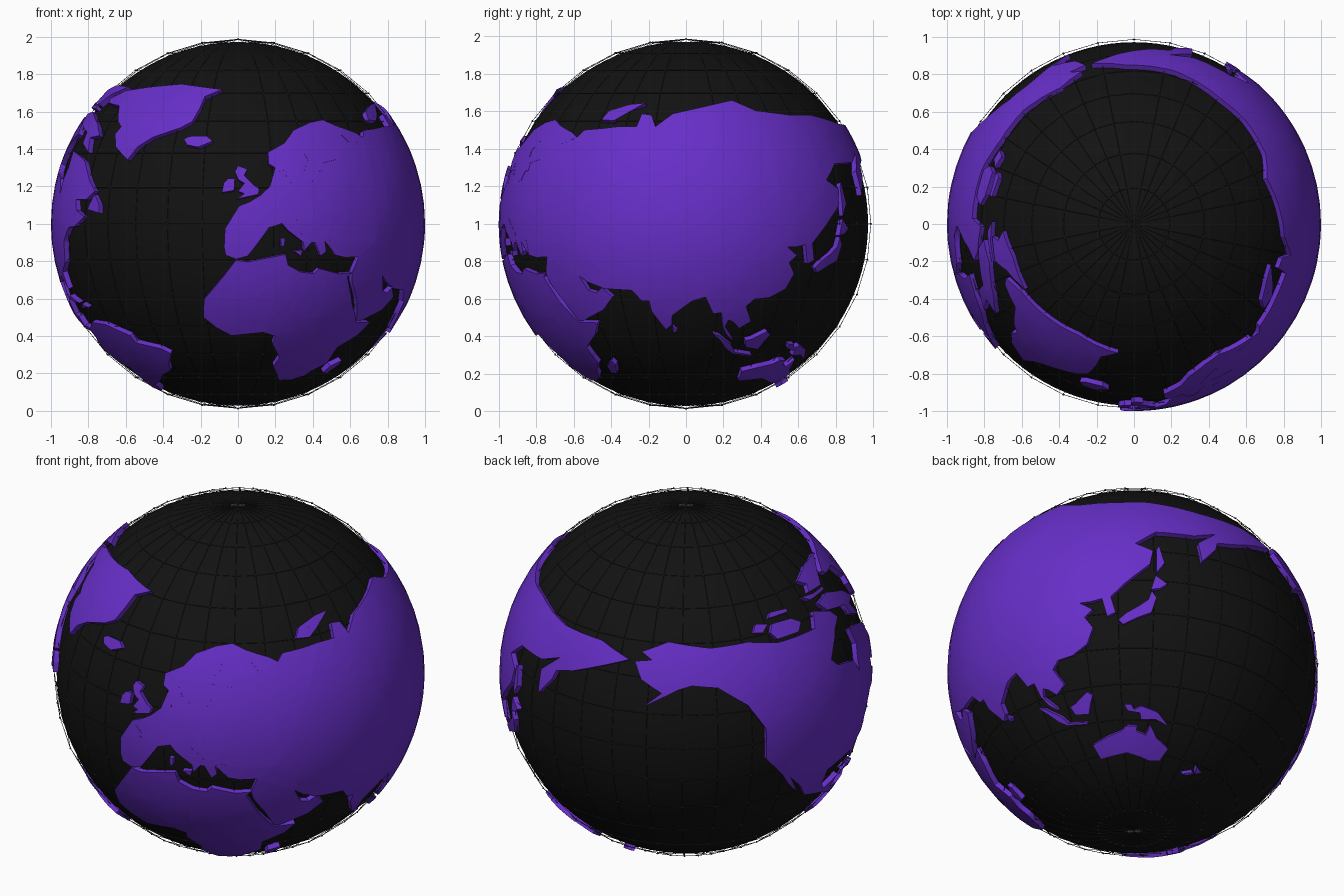
import bpy, bmesh
from math import sin, cos, radians, floor, ceil
from mathutils import Vector

CENTRE = Vector((0, 0, 1))
R_OCEAN, R_GRID, R_LAND = 0.972, 0.987, 1.0
SHIFT = 5      # map is turned slightly east
STEP = 6       # degrees between surface cuts

# latitude on the map -> latitude on the globe
REAL = [-56, -39, -35, -22, -11, 4, 14.7, 36, 51, 60, 71, 77.7, 84]
GLOBE = [-64, -58.5, -57, -52, -46.5, -37, -30, -11, 8.8, 20, 33.8, 41.3, 49]


def material(name, r, g, b):
    m = bpy.data.materials.new(name)
    m.diffuse_color = (r, g, b, 1)
    return m


OCEAN = material("black", 0.006, 0.006, 0.006)
GRID = material("dark_grey", 0.05, 0.05, 0.05)
LAND = material("purple", 0.135, 0.028, 0.58)


def finish(bm, name, mat):
    me = bpy.data.meshes.new(name)
    bm.to_mesh(me)
    bm.free()
    me.materials.append(mat)
    ob = bpy.data.objects.new(name, me)
    ob.location = CENTRE
    bpy.context.collection.objects.link(ob)
    return ob


def warp(lat):
    for i in range(len(REAL) - 1):
        if lat <= REAL[i + 1]:
            t = (lat - REAL[i]) / (REAL[i + 1] - REAL[i])
            return GLOBE[i] + t * (GLOBE[i + 1] - GLOBE[i])
    return GLOBE[-1]


def land(name, *c):
    """Raised plate from a coast outline given as lon, lat, lon, lat..."""
    pts = [(c[i] + SHIFT, warp(c[i + 1])) for i in range(0, len(c), 2)]
    bm = bmesh.new()
    f = bm.faces.new([bm.verts.new((x, y, R_OCEAN - 0.02)) for x, y in pts])
    bmesh.ops.triangulate(bm, faces=[f])
    # cut the flat map along a grid so it can follow the sphere
    for axis in (0, 1):
        vals = [p[axis] for p in pts]
        for k in range(ceil(min(vals) / STEP), floor(max(vals) / STEP) + 1):
            co, no = Vector((0, 0, 0)), Vector((0, 0, 0))
            co[axis], no[axis] = k * STEP, 1
            bmesh.ops.bisect_plane(bm, geom=bm.verts[:] + bm.edges[:] + bm.faces[:],
                                   dist=1e-4, plane_co=co, plane_no=no)
    res = bmesh.ops.extrude_face_region(bm, geom=bm.faces[:], use_keep_orig=True)
    for v in res["geom"]:
        if isinstance(v, bmesh.types.BMVert):
            v.co.z = R_LAND
    for v in bm.verts:
        lon, lat, r = radians(v.co.x), radians(v.co.y), v.co.z
        v.co = (r * cos(lat) * sin(lon), -r * cos(lat) * cos(lon), r * sin(lat))
    bmesh.ops.recalc_face_normals(bm, faces=bm.faces[:])
    for f in bm.faces:
        f.smooth = True
    for e in bm.edges:
        e.smooth = e.calc_face_angle(0) < 0.6
    return finish(bm, name, LAND)


# ocean ball
bm = bmesh.new()
bmesh.ops.create_uvsphere(bm, u_segments=96, v_segments=48, radius=R_OCEAN)
for f in bm.faces:
    f.smooth = True
finish(bm, "ocean_ball", OCEAN)

# wire cage of meridians and parallels
bm = bmesh.new()
bmesh.ops.create_uvsphere(bm, u_segments=32, v_segments=16, radius=R_GRID)
nodes = [v.co.copy() for v in bm.verts]
cage = finish(bm, "grid_wires", GRID)
w = cage.modifiers.new("wire", 'WIREFRAME')
w.thickness = 0.003
w.offset = 0
w.use_even_offset = False

# small beads at the grid crossings
bm = bmesh.new()
for n in nodes:
    v = bmesh.ops.create_icosphere(bm, subdivisions=1, radius=0.006)["verts"]
    bmesh.ops.translate(bm, verts=v, vec=n)
finish(bm, "grid_beads", GRID)

# continents
land("europe", 60, 69, 54, 68.5, 46, 68, 44, 66, 40, 64.7, 37, 64, 34, 66.7, 40, 66.2,
     41, 67.3, 33, 69.3, 28, 71, 22, 70.2, 15, 68, 11, 64.5, 5, 62, 5, 59, 7, 58, 10.5, 59.2,
     12.5, 56, 14.5, 55.6, 16.5, 57, 18.5, 60, 17.5, 61.5, 21, 64.5, 24, 65.8, 25, 65,
     21.5, 62.5, 21.5, 60.7, 29, 60.1, 23.5, 59.2, 23.5, 57.3, 21.5, 57, 20, 54.6, 14, 54,
     10.5, 54.2, 10.5, 57.5, 8.2, 57, 8.5, 54, 5, 53.2, 1.8, 50.9, -1.3, 49.5, -4.7, 48.5,
     -1.3, 46, -1.6, 43.5, -9, 43.2, -9.3, 38.8, -8.8, 37, -5.6, 36.1, -2, 36.8, 0, 38.7,
     3.2, 42, 4.5, 43.4, 8.7, 44.4, 10.5, 42.8, 15.6, 40, 16, 38, 18.3, 40, 14, 42.5,
     12.4, 44.5, 13.7, 45.6, 19.4, 41.8, 19.5, 40, 21.7, 36.8, 23.5, 38, 22.8, 40.3,
     26, 40.7, 27, 37, 30.5, 36.5, 36, 36.6, 42, 40)
land("asia", 42, 40, 60, 69, 67, 69, 68, 73, 72, 72.5, 74, 69, 80, 73, 95, 76, 104, 77.7,
     113, 74, 128, 72.5, 140, 72.5, 160, 69.7, 178, 69.3, 190, 66, 178, 62.5, 170, 60,
     163, 58.5, 162, 56, 156.7, 51, 156, 57, 163, 61.8, 155, 59.3, 142, 59, 135.5, 54.8,
     141, 52.5, 140, 48.5, 132, 43, 127.8, 39.8, 129.3, 35.8, 126.5, 34.5, 125, 39.5,
     121.5, 39, 118, 39, 122, 37, 119.3, 35, 121.8, 31, 119.5, 25.5, 114, 22.3, 108.5, 21.7,
     106, 19, 109, 12.5, 105, 8.7, 102.5, 12, 100.3, 13.4, 99.5, 9.5, 103.3, 3, 103.5, 1.4,
     100.5, 5, 98.5, 10, 97.5, 16.5, 94.5, 16.2, 91.5, 22.5, 87, 21, 80.2, 15.5, 79.8, 10.5,
     77.5, 8, 73, 17, 72.5, 21, 70, 21, 67, 25, 57.5, 25.6, 51.5, 28, 48.5, 30.3, 36, 36.6)
land("arabia", 36, 36.6, 48.5, 30.3, 51, 25, 54, 24, 56.3, 26, 59.8, 22.5, 55, 17.5,
     45, 12.8, 43, 13, 39, 21.5, 35, 28, 34.2, 31.3)
land("africa", -5.6, 35.8, -2, 35.1, 10, 37.2, 11, 34, 15.5, 31.5, 20, 31, 21.5, 32.8,
     29, 30.9, 34.2, 31.3, 32.6, 29.8, 37.2, 20.5, 43, 12, 51.2, 11.8, 48, 5, 40, -3,
     40.5, -14.5, 35, -21, 32.5, -28, 26, -34, 18.5, -34.5, 12, -17.5, 13.5, -10, 9, -1,
     9.5, 4, 4.5, 6.3, -7.5, 4.4, -13, 9, -17.3, 14.7, -16.5, 21.5, -10, 29.5)
land("north_america", -168, 65.8, -162, 66.5, -166, 68.3, -156.5, 71.3, -141, 69.6, -127, 70,
     -115, 68.2, -97, 68, -94, 72, -85, 69.5, -82, 67, -87, 65, -94.5, 59, -92, 57,
     -82.5, 55.2, -79.5, 51.5, -79, 55, -77, 58, -78, 62.4, -70, 61, -65, 59.5, -60, 55,
     -56, 52, -60, 50, -66, 50, -65, 47.5, -60.5, 46, -66, 43.7, -70, 43.5, -74, 40.5,
     -76, 35, -81, 31.5, -80.2, 25.5, -82.8, 28.5, -84, 30, -90, 29.3, -97, 28, -97.5, 22,
     -94.5, 18.2, -90.7, 19.5, -87, 21.3, -88.5, 16, -83.3, 15, -83, 10, -79.5, 9.5,
     -77.3, 8.5, -80.5, 7.4, -85.5, 10.5, -94.5, 16.2, -105.5, 20, -109, 25.5, -114.5, 31.5,
     -109.7, 23, -115, 29, -118, 34, -124.3, 40, -124.5, 48, -130, 54.5, -139.5, 59.7,
     -148, 60.5, -152.5, 59.5, -164, 54.7, -158, 58.5, -165, 61.5)
land("south_america", -77.3, 8.5, -72, 12, -62, 10.7, -51, 4.5, -50, 0, -39, -3.5, -35, -7,
     -39, -15, -41, -22, -48, -26.5, -53, -33.5, -57.5, -37, -65, -41.5, -66, -46,
     -68.5, -53, -72, -53, -75, -47, -71.5, -30, -70.3, -18.5, -76.3, -13.5, -81, -5,
     -80, 0.5, -77.5, 4, -79, 8)
land("australia", 114, -22, 122, -18, 129, -15, 132, -11.5, 136.5, -12, 136, -15, 140.5, -17.5,
     142.5, -11, 146, -19, 153, -26, 150, -37.5, 144, -38.5, 138, -35, 131, -31.5,
     124, -33.5, 116, -35)
land("greenland", -44, 60, -51, 63.5, -53.5, 67, -52, 69, -55, 70.5, -60, 75.8, -70, 76.8,
     -72, 78.3, -64, 81, -50, 82.3, -32, 83.5, -12, 81.5, -19, 79, -20, 75, -22, 70.5,
     -26, 68.7, -36, 66, -41, 63.5)

# northern islands
land("iceland", -24, 65.5, -22, 66.3, -16, 66.4, -13.7, 65, -18.5, 63.4, -22.5, 64)
land("great_britain", -5, 58.5, -2, 57.6, -3, 56, 0, 53.5, 1.7, 52.6, 1.3, 51.2, -5.5, 50.1,
     -3, 51.4, -5, 52, -3, 54, -5, 55, -6, 57)
land("ireland", -6, 55.2, -6.2, 52.2, -10, 51.7, -9.5, 54, -8, 55.2)
land("long_arctic_island", 52, 71, 57.5, 70.7, 57, 73, 68.5, 76.7, 62, 76.2, 54, 74)
land("baffin_island", -65, 62, -72, 64.5, -73, 67.5, -86, 70, -89, 73, -80, 73.7, -68, 70,
     -62, 66.5, -68, 66)
land("victoria_island", -115, 69, -105, 69, -102, 71, -106, 73, -115, 73.3, -117, 71)
land("banks_island", -124, 72, -120, 71.5, -117, 73.5, -122, 74.3)
land("ellesmere_island", -80, 76.3, -90, 77, -88, 79, -92, 81, -80, 83, -64, 82.5, -75, 79.5)
land("devon_island", -80, 74.8, -92, 75, -96, 77, -88, 76, -80, 75.7)
land("melville_island", -106, 75, -116, 75, -114, 76.5, -106, 76)
land("newfoundland", -59, 47.7, -53, 46.8, -53.5, 49, -56, 51.3)

# warm sea islands
land("cuba", -85, 22, -82, 23.1, -74.5, 20.2, -78, 20.5)
land("hispaniola", -74, 18.4, -72.5, 19.9, -68.5, 18.5)
land("sicily", 12.5, 38, 15.5, 38.2, 15, 36.8)
land("sardinia", 8.3, 41, 9.6, 41, 9.5, 39.2, 8.5, 39)
land("madagascar", 49.3, -12, 50.3, -15.5, 47, -25, 43.8, -24, 44.3, -17)
land("ceylon", 80, 9.6, 81.8, 7.3, 80.3, 6)

# eastern islands
land("main_japan", 130, 33, 132.7, 35.5, 136.5, 37.3, 139.5, 39, 140.5, 41.3, 142, 39.5,
     140.5, 35.7, 135.8, 33.6, 131.5, 31.3)
land("north_japan", 140.2, 41.6, 141.7, 45.4, 145.3, 43.3, 143, 42)
land("sakhalin", 142, 46.2, 142, 53, 143, 54.2, 144.5, 49)
land("sumatra_java", 95.3, 5.6, 98, 4.3, 104, -2, 106, -6, 114.4, -7.7, 114.4, -8.7,
     105.2, -7, 102, -4, 98.5, 1.5)
land("borneo", 109, 1.5, 111.5, 2.5, 117, 7, 119, 5, 117.5, 1, 116, -4, 110.2, -2.8)
land("new_guinea", 131, -0.8, 134, -0.8, 135, -3.3, 138, -1.6, 145, -4.3, 150.5, -10.5,
     144, -7.8, 138, -8.3, 137.5, -5, 132.5, -4)
land("new_zealand_north", 173, -34.6, 178.4, -37.7, 175.2, -41.5, 174, -39)
land("new_zealand_south", 172.8, -40.6, 174, -41.8, 170.5, -46, 166.7, -46)
